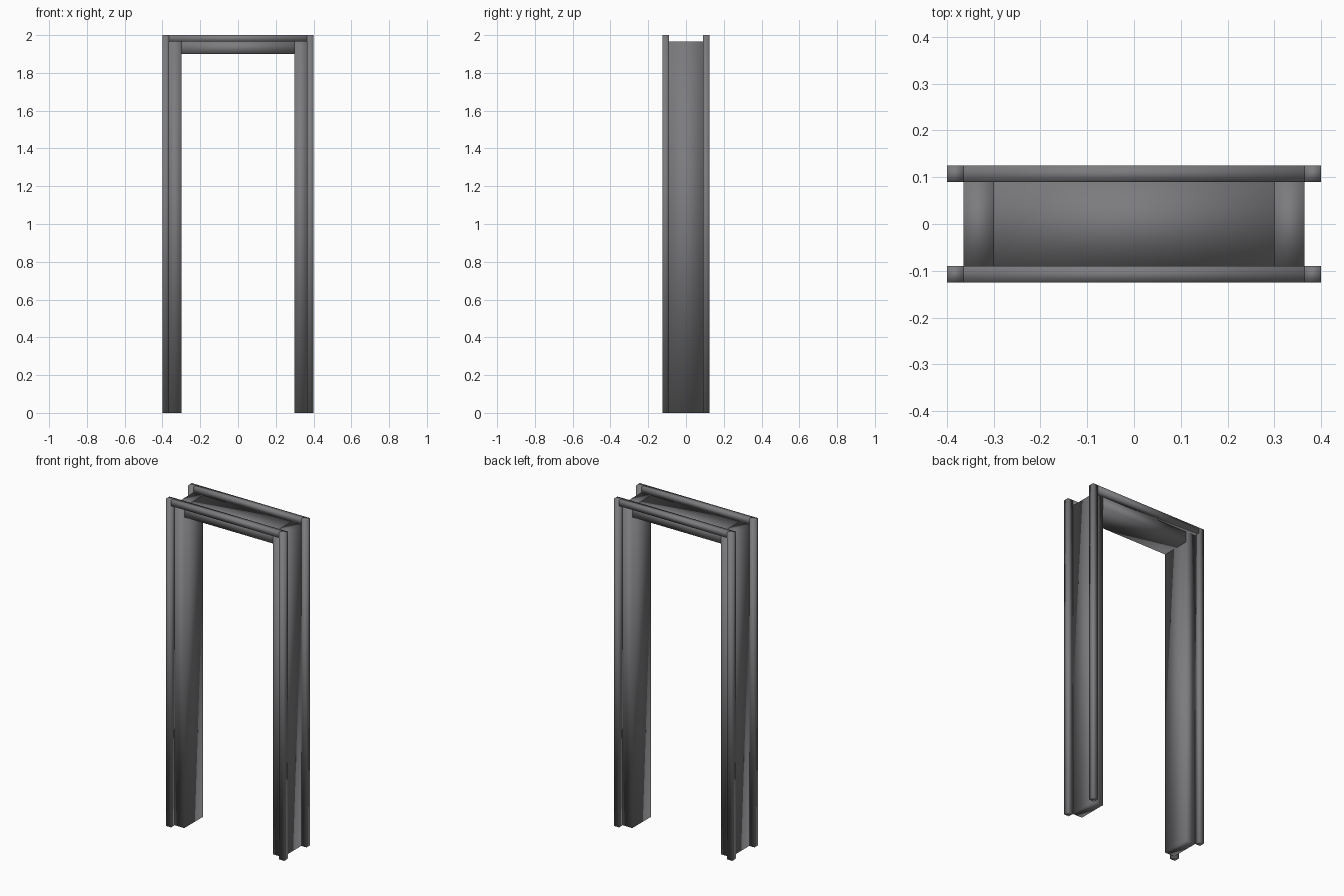
import bpy
import bmesh
from mathutils import Vector

cube = bpy.data.objects.get("Cube")
if cube:
    bpy.data.objects.remove(cube, do_unlink=True)

# Single dark grey metal
grey = bpy.data.materials.new("dark_grey")
grey.use_nodes = True
COLOUR = (0.2, 0.2, 0.21, 1)
grey.diffuse_color = COLOUR
bsdf = next(n for n in grey.node_tree.nodes if n.type == 'BSDF_PRINCIPLED')
bsdf.inputs["Base Color"].default_value = COLOUR
bsdf.inputs["Roughness"].default_value = 0.8


def box(name, low, high):
    """Soft-shaded box between two opposite corners."""
    low, high = Vector(low), Vector(high)
    bm = bmesh.new()
    bmesh.ops.create_cube(bm, size=1)
    for v in bm.verts:
        v.co = (low + high) / 2 + v.co * (high - low)
    for f in bm.faces:
        f.smooth = True
    mesh = bpy.data.meshes.new(name)
    bm.to_mesh(mesh)
    bm.free()
    mesh.materials.append(grey)
    obj = bpy.data.objects.new(name, mesh)
    bpy.context.collection.objects.link(obj)
    return obj


HALF_W, HALF_D, HEIGHT = 0.4, 0.125, 2.0
TRIM = 0.035                      # square trim bar thickness
OPENING, HEAD = 0.3, 1.9          # doorway half width and height
JAMB_W, JAMB_D, JAMB_H = HALF_W - TRIM, HALF_D - TRIM, HEIGHT - TRIM


def span(side, inner, outer):
    """Ordered interval on the chosen side of the centre."""
    return sorted((side * inner, side * outer))


# Jambs lining the doorway
for label, side in (("left", 1), ("right", -1)):
    x0, x1 = span(side, OPENING, JAMB_W)
    box(label + "_jamb", (x0, -JAMB_D, 0), (x1, JAMB_D, JAMB_H))

# Head lining between the jambs
box("head_jamb", (-OPENING, -JAMB_D, HEAD), (OPENING, JAMB_D, JAMB_H))

# Square trim bars framing the front and back
for face, depth in (("front", -1), ("back", 1)):
    y0, y1 = span(depth, JAMB_D, HALF_D)
    for label, side in (("left", 1), ("right", -1)):
        x0, x1 = span(side, JAMB_W, HALF_W)
        box(f"{face}_{label}_trim", (x0, y0, 0), (x1, y1, HEIGHT))
    box(face + "_top_trim", (-JAMB_W, y0, JAMB_H), (JAMB_W, y1, HEIGHT))
